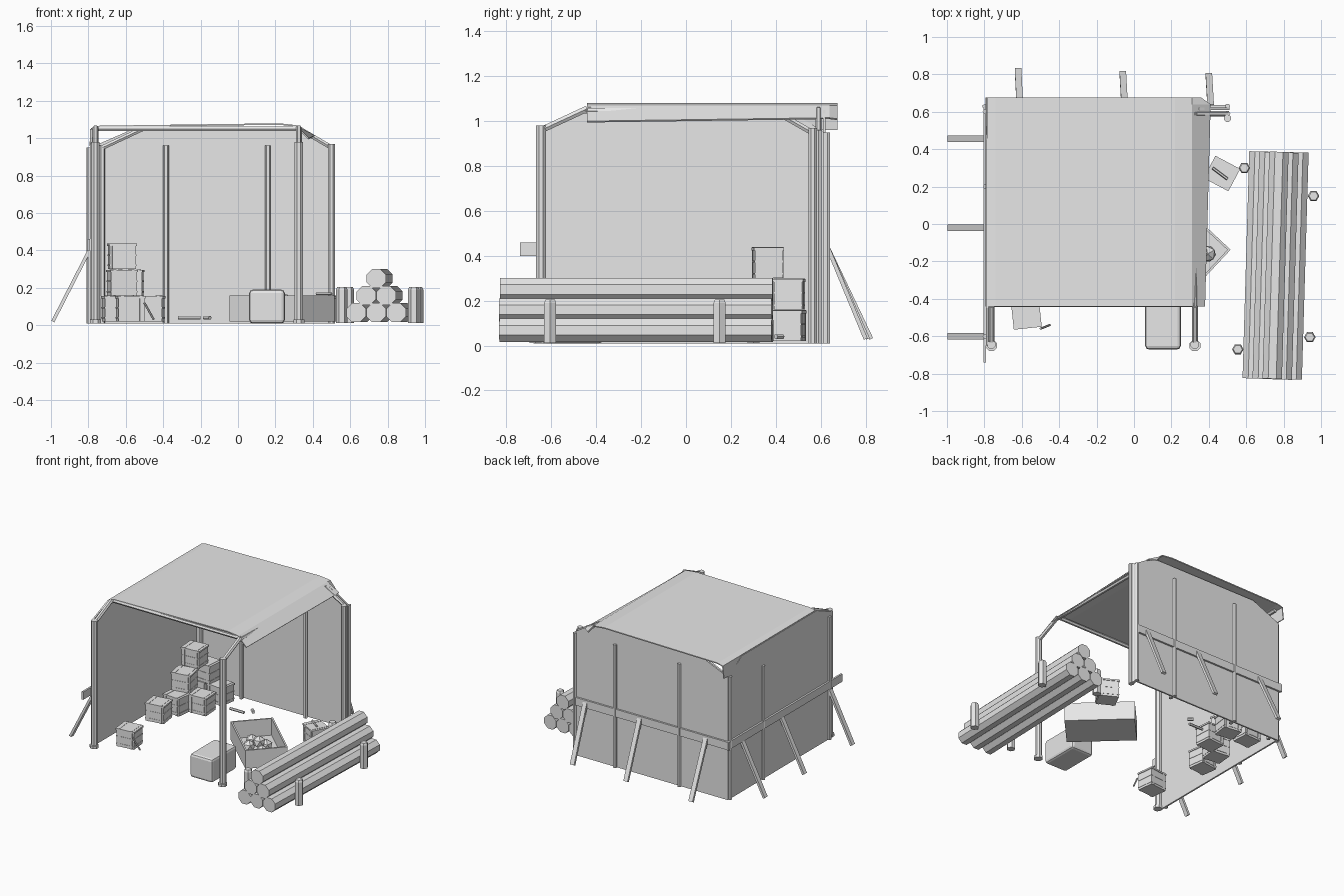
import bpy, bmesh, math, random
from mathutils import Vector, Matrix

random.seed(4)
if "Cube" in bpy.data.objects:
    bpy.data.objects.remove(bpy.data.objects["Cube"])

grey = bpy.data.materials.new("plain_grey")
grey.use_nodes = True
GREY = (0.8, 0.8, 0.8, 1)
grey.diffuse_color = GREY
grey.node_tree.nodes["Principled BSDF"].inputs["Base Color"].default_value = GREY


def finish(name, bm):
    bmesh.ops.recalc_face_normals(bm, faces=bm.faces)
    mesh = bpy.data.meshes.new(name)
    bm.to_mesh(mesh)
    bm.free()
    mesh.materials.append(grey)
    ob = bpy.data.objects.new(name, mesh)
    bpy.context.collection.objects.link(ob)
    return ob


def add_box(bm, centre, size, frame=Matrix()):
    m = frame @ Matrix.Translation(centre) @ Matrix.Diagonal((*size, 1))
    bmesh.ops.create_cube(bm, size=1, matrix=m)


def box(name, centre, size, frame=Matrix()):
    bm = bmesh.new()
    add_box(bm, centre, size, frame)
    return finish(name, bm)


def placed(x, y, z, turn=0):
    return Matrix.Translation((x, y, z)) @ Matrix.Rotation(math.radians(turn), 4, "Z")


def rod(name, a, b, radius, sides=8, tip=None):
    a, b = Vector(a), Vector(b)
    d = b - a
    m = Matrix.Translation((a + b) / 2) @ d.to_track_quat("Z", "Y").to_matrix().to_4x4()
    m = m @ Matrix.Rotation(math.pi / sides, 4, "Z")
    bm = bmesh.new()
    bmesh.ops.create_cone(bm, cap_ends=True, segments=sides, radius1=radius,
                          radius2=tip or radius, depth=d.length, matrix=m)
    return finish(name, bm)


def plank(name, a, b, width, thick, side):
    # flat board from a to b, its width along the side axis
    a, b, s = Vector(a), Vector(b), Vector(side)
    d = (b - a).normalized()
    n = d.cross(s).normalized()
    s = n.cross(d)
    m = Matrix((s, n, d)).transposed().to_4x4()
    m.translation = (a + b) / 2
    return box(name, (0, 0, 0), (width, thick, (b - a).length), m)


def sheet(name, points, shift):
    # flat outline pushed along a vector into a thin panel
    bm = bmesh.new()
    face = bm.faces.new([bm.verts.new(p) for p in points])
    ext = bmesh.ops.extrude_face_region(bm, geom=[face])["geom"]
    bmesh.ops.translate(bm, vec=shift, verts=[v for v in ext if isinstance(v, bmesh.types.BMVert)])
    return finish(name, bm)


# Walls with clipped upper corners
side_outline = [(-.65, .01), (.62, .01), (.62, .95), (.45, 1.05), (-.45, 1.05), (-.65, .97)]
sheet("side_wall", [(-.79, y, z) for y, z in side_outline], (.012, 0, 0))
back_outline = [(-.79, .01), (.51, .01), (.51, .95), (.35, 1.05), (-.56, 1.05), (-.79, .95)]
sheet("back_wall", [(x, .61, z) for x, z in back_outline], (0, .012, 0))

# Draped roof cover with a hanging edge on each side
bm = bmesh.new()
rows = []
for y, spread in ((-.44, 0), (.64, .03), (.675, -.02)):
    profile = [(-.795, .96), (-.785, 1.055), (-.74, 1.067), (.22, 1.08), (.31, 1.07), (.38 + spread, 1.0 + abs(spread) / 2)]
    rows.append([bm.verts.new((x, y, z)) for x, z in profile])
for r, s in zip(rows, rows[1:]):
    for i in range(len(r) - 1):
        bm.faces.new((r[i], r[i + 1], s[i + 1], s[i]))
roof = finish("roof_cover", bm)
solid = roof.modifiers.new("thickness", "SOLIDIFY")
solid.thickness = .008

# Front posts with feet and slanted braces
for x in (-.762, .325):
    rod("front_post", (x, -.645, .01), (x, -.645, .98), .024)
    rod("front_post_foot", (x, -.65, .01), (x, -.65, .03), .032)
    rod("front_brace", (x, -.645, .96), (x, -.44, 1.055), .016, 6)
    rod("roof_beam", (x, -.45, 1.045), (x, .62, 1.045), .014, 6)
rod("front_beam", (-.76, -.43, 1.05), (.32, -.43, 1.05), .014, 6)

# Wall posts on both faces
for x in (-.725, -.385, .16, .5):
    rod("inner_back_post", (x, .59, .01), (x, .59, .96), .015, 6)
for x in (-.385, .16, .5):
    rod("outer_back_post", (x, .63, .01), (x, .63, .95), .014, 6)
for y, top in ((-.6, .95), (.2, .88), (.6, .95)):
    rod("outer_side_post", (-.795, y, .01), (-.795, y, top), .014, 6)
rod("corner_post", (.5, .565, .01), (.5, .565, .97), .02)

# Back braces and beam
rod("back_brace", (-.725, .59, .95), (-.5, .59, 1.055), .014, 6)
rod("back_brace", (.5, .59, .95), (.33, .59, 1.05), .014, 6)
rod("side_brace", (-.765, .56, .95), (-.765, .42, 1.03), .014, 6)
rod("back_beam", (-.5, .59, 1.05), (.33, .59, 1.05), .014, 6)

# Rails and raking struts outside the walls
box("side_rail", (-.798, -.05, .43), (.014, 1.38, .06))
box("back_rail", (-.15, .63, .43), (1.32, .014, .06))
for y in (.455, -.02, -.6):
    plank("side_strut", (-.79, y, .41), (-.99, y, .02), .035, .018, (0, 1, 0))
for x, end in ((-.62, .825), (-.06, .81), (.4, .8)):
    plank("back_strut", (x + .01, .63, .44), (x, end, .03), .035, .018, (1, 0, 0))

# Log pile
pile = placed(.757, -.22, 0, -1.7)
for layer in range(3):
    for i in range(3 - layer):
        x = (i - (2 - layer) / 2) * .107
        z = .068 + layer * .091
        off = random.uniform(-.004, .004)
        rod("log", pile @ Vector((x, -.607 + off, z)), pile @ Vector((x, .607 + off, z)), .056)
for x, y in ((.59, .3), (.96, .15), (.94, -.605), (.555, -.67)):
    rod("log_stake", (x, y, .012), (x, y, .19), .031, 6)
    rod("log_stake_cap", (x, y, .19), (x, y, .205), .031, 6, .024)


# Crates with lid, straps and side battens
def crate(x, y, z, turn):
    f = placed(x, y, z, turn)
    bm = bmesh.new()
    add_box(bm, (0, 0, .065), (.14, .125, .13), f)
    add_box(bm, (0, 0, .13), (.15, .135, .012), f)
    for zz in (.02, .075):
        add_box(bm, (0, 0, zz), (.145, .13, .008), f)
    for sx in (-1, 1):
        add_box(bm, (sx * .05, 0, .069), (.014, .133, .138), f)
    finish("crate", bm)


stack = [(-.65, -.03, .02, 8), (-.62, .15, .02, -6), (-.48, .25, .02, 4), (-.47, .46, .02, -8),
         (-.64, .46, .02, 3), (-.62, .24, .16, 10), (-.58, .46, .16, -4), (-.62, .365, .3, 4),
         (-.575, -.49, .02, 6), (.47, .27, .02, -28)]
for spot in stack:
    crate(*spot)

# Crowbars leaning on and lying on crates
rod("crowbar", (-.5, -.56, .12), (-.45, -.54, .03), .006, 6)
rod("crowbar", (.42, .3, .168), (.5, .24, .168), .008, 6)

# Open bin full of round goods
bin_frame = placed(.235, -.08, .02, -43)
bm = bmesh.new()
add_box(bm, (0, 0, .006), (.49, .3, .012), bin_frame)
for s in (-1, 1):
    add_box(bm, (0, s * .144, .07), (.49, .012, .14), bin_frame)
    add_box(bm, (s * .239, 0, .07), (.012, .28, .14), bin_frame)
finish("open_bin", bm)
for x, y, z in ((-.1, -.03, .05), (0, .05, .05), (-.01, -.07, .05), (.09, 0, .05),
                (.17, .05, .055), (.16, -.06, .05), (.04, -.01, .1)):
    bm = bmesh.new()
    bmesh.ops.create_icosphere(bm, subdivisions=1, radius=.048,
                               matrix=bin_frame @ Matrix.Translation((x, y, z)))
    finish("round_goods", bm)

# Soft-edged chest at the front
chest = box("front_chest", (.155, -.52, .1), (.19, .3, .18))
bevel = chest.modifiers.new("round_edges", "BEVEL")
bevel.width = .018
bevel.segments = 2

# Loose pieces on the ground
rod("loose_stick", (-.32, .36, .04), (-.2, .36, .04), .01, 6)
rod("loose_stick", (-.18, .43, .04), (-.15, .4, .04), .012, 6)
